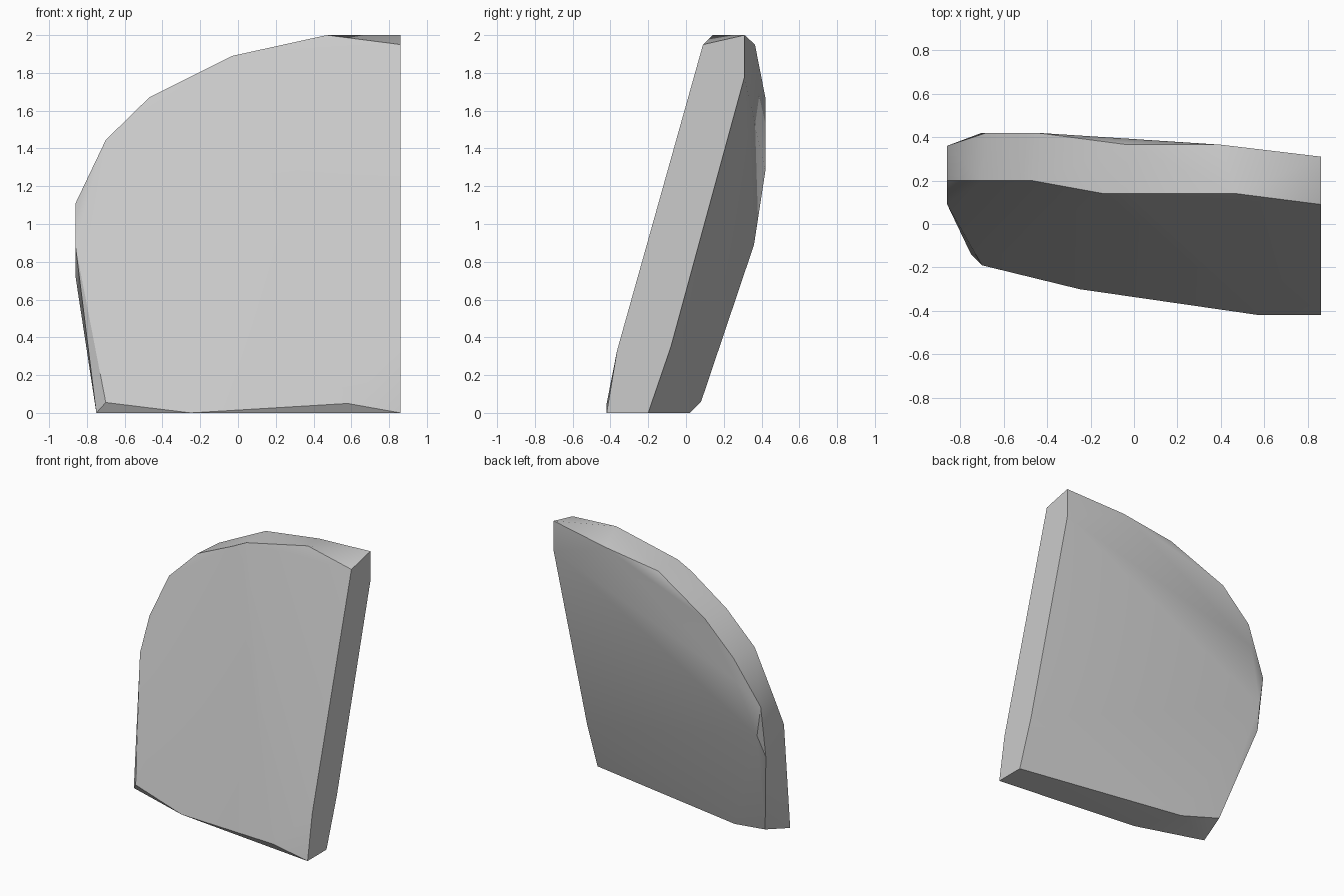
import bpy, bmesh
from math import radians

cube = bpy.data.objects.get("Cube")
if cube:
    bpy.data.objects.remove(cube, do_unlink=True)


def flat_material(name, colour):
    mat = bpy.data.materials.new(name)
    mat.use_nodes = True
    mat.diffuse_color = colour
    mat.node_tree.nodes["Principled BSDF"].inputs["Base Color"].default_value = colour
    return mat


def convex_panel(name, outlines, mat):
    """Wrap a convex solid around the given rim outlines."""
    bm = bmesh.new()
    for outline in outlines:
        for point in outline:
            bm.verts.new(point)
    hull = bmesh.ops.convex_hull(bm, input=bm.verts)
    unused = {g for g in hull["geom_interior"] + hull["geom_unused"]
              if isinstance(g, bmesh.types.BMVert)}
    bmesh.ops.delete(bm, geom=list(unused), context="VERTS")
    bmesh.ops.recalc_face_normals(bm, faces=bm.faces)
    mesh = bpy.data.meshes.new(name)
    bm.to_mesh(mesh)
    bm.free()
    mesh.materials.append(mat)
    obj = bpy.data.objects.new(name, mesh)
    bpy.context.collection.objects.link(obj)
    return obj


CUT = 0.86  # flat cut side

# Front rim, from the cut side over the rounded top and back along the foot
front_rim = [
    (CUT, 0.09, 1.95), (0.47, 0.14, 2.0), (-0.03, 0.14, 1.89),
    (-0.14, 0.14, 1.835), (-0.47, 0.2, 1.67), (-0.7, 0.2, 1.445),
    (-CUT, 0.2, 1.11), (-CUT, 0.09, 0.88), (-0.75, -0.14, 0),
    (-0.7, -0.19, 0.055), (-0.25, -0.3, 0), (0.58, -0.42, 0.05),
    (CUT, -0.42, 0), (CUT, -0.365, 0.33),
]

# Back rim, in the same order
back_rim = [
    (CUT, 0.31, 2.0), (0.4, 0.365, 1.95), (-0.03, 0.365, 1.89),
    (-0.45, 0.42, 1.67), (-0.68, 0.42, 1.445), (-0.7, 0.42, 1.28),
    (-CUT, 0.36, 1.11), (-0.83, 0.36, 0.89), (-CUT, 0.3, 0.72),
    (-0.7, 0.08, 0.06), (-0.41, 0.02, 0), (CUT, -0.2, 0),
    (CUT, -0.08, 0.35), (CUT, 0.31, 1.78),
]

grey = flat_material("light grey", (0.6, 0.6, 0.6, 1))
panel = convex_panel("leaning_panel", [front_rim, back_rim], grey)

# Smooth faces with a crisp rim
bpy.ops.object.select_all(action="DESELECT")
panel.select_set(True)
bpy.context.view_layer.objects.active = panel
bpy.ops.object.shade_smooth_by_angle(angle=radians(30))
